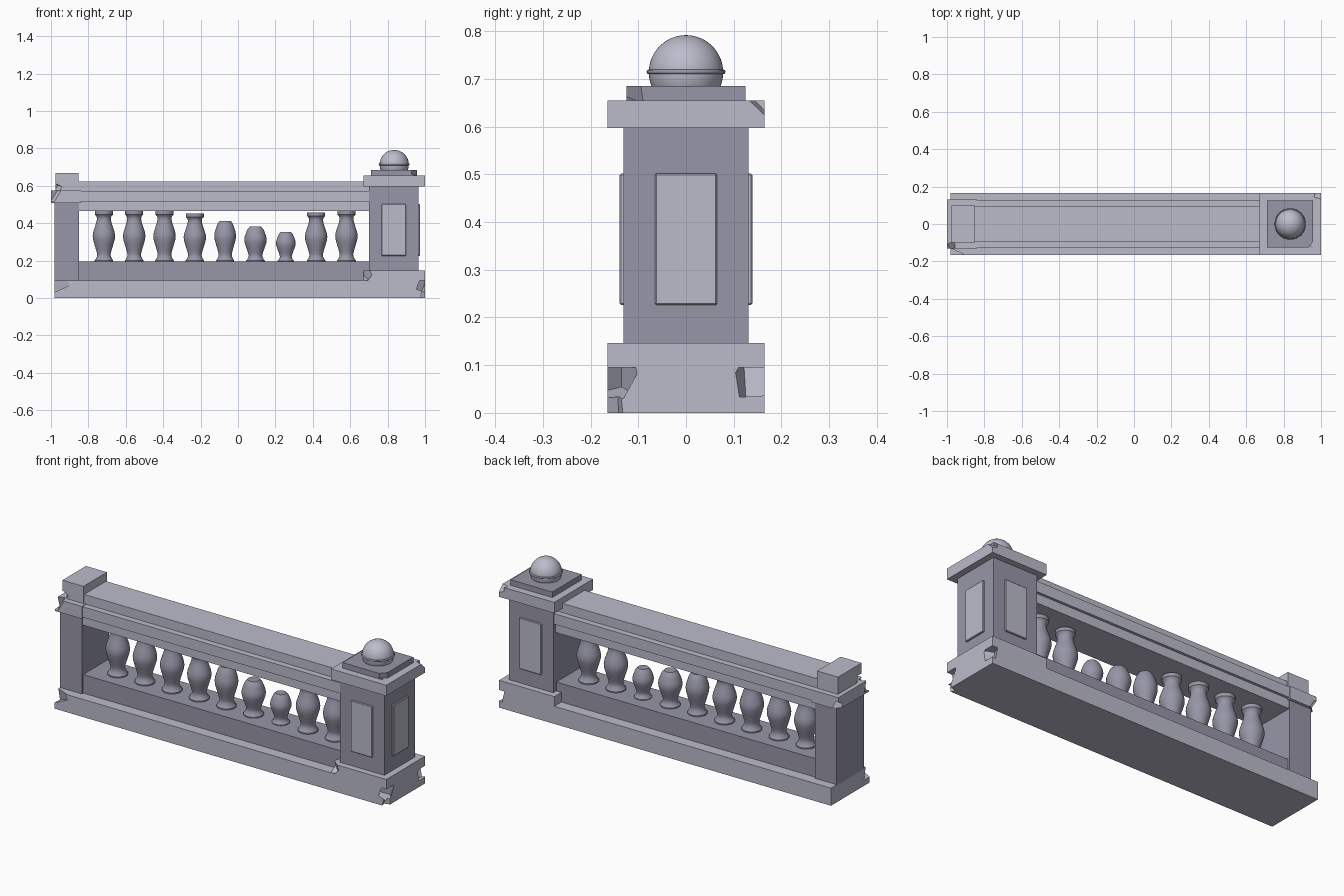
import bpy, bmesh
from math import sin, cos, pi
from mathutils import Vector, Euler, Matrix

if "Cube" in bpy.data.objects:
    bpy.data.objects.remove(bpy.data.objects["Cube"])

# two stone tones
LIGHT = bpy.data.materials.new("light_stone")
LIGHT.diffuse_color = (0.50, 0.50, 0.60, 1)
LIGHT.use_nodes = True
LIGHT.node_tree.nodes["Principled BSDF"].inputs["Base Color"].default_value = LIGHT.diffuse_color
DARK = bpy.data.materials.new("dark_stone")
DARK.diffuse_color = (0.31, 0.305, 0.39, 1)
DARK.use_nodes = True
DARK.node_tree.nodes["Principled BSDF"].inputs["Base Color"].default_value = DARK.diffuse_color


def finish(name, bm, mat=LIGHT):
    bmesh.ops.recalc_face_normals(bm, faces=bm.faces[:])
    me = bpy.data.meshes.new(name)
    bm.to_mesh(me)
    bm.free()
    me.materials.append(mat)
    ob = bpy.data.objects.new(name, me)
    bpy.context.collection.objects.link(ob)
    return ob


def block(name, x, y, z, mat=LIGHT, bevel=0.0):
    """Box from (min, max) ranges."""
    bm = bmesh.new()
    lo, hi = Vector((x[0], y[0], z[0])), Vector((x[1], y[1], z[1]))
    bmesh.ops.create_cube(bm, size=1, matrix=Matrix.Translation((lo + hi) / 2)
                          @ Matrix.Diagonal((*(hi - lo), 1)))
    if bevel:
        bmesh.ops.bevel(bm, geom=bm.edges[:], offset=bevel, segments=1, affect='EDGES')
    return finish(name, bm, mat)


def smooth(ob, angle):
    bpy.ops.object.select_all(action='DESELECT')
    ob.select_set(True)
    bpy.context.view_layer.objects.active = ob
    bpy.ops.object.shade_smooth_by_angle(angle=angle)


def lathe(name, profile, cx, n=32):
    """Closed turned solid from (radius, z) points."""
    bm = bmesh.new()
    rings = [[bm.verts.new((cx + r * cos(2 * pi * i / n), r * sin(2 * pi * i / n), z))
              for i in range(n)] for r, z in profile]
    for a, b in zip(rings, rings[1:]):
        for i in range(n):
            bm.faces.new((a[i], a[(i + 1) % n], b[(i + 1) % n], b[i]))
    bm.faces.new(rings[0])
    bm.faces.new(rings[-1])
    ob = finish(name, bm, DARK)
    smooth(ob, 0.6)
    return ob


def chip(ob, centre, size, rot):
    """Break a piece out of a corner with a tilted block."""
    bm = bmesh.new()
    bmesh.ops.create_cube(bm, size=1, matrix=Matrix.LocRotScale(
        Vector(centre), Euler(rot), Vector(size)))
    cutter = finish("chip_cutter", bm, ob.data.materials[0])
    cutter.hide_render = True
    mod = ob.modifiers.new("chip", 'BOOLEAN')
    mod.operation, mod.object, mod.solver = 'DIFFERENCE', cutter, 'EXACT'
    bpy.context.view_layer.objects.active = ob
    bpy.ops.object.modifier_apply(modifier=mod.name)
    bpy.data.objects.remove(cutter)


def sym(v):
    return (-v, v)


# long base
plinth = block("base_plinth", (-0.98, 1.0), sym(0.165), (0, 0.095))
chip(plinth, (1.0, -0.165, 0.07), (0.06, 0.11, 0.075), (0.2, 0.3, 0.6))
chip(plinth, (1.0, 0.165, 0.075), (0.05, 0.11, 0.075), (0.15, -0.2, -0.4))
chip(plinth, (1.0, -0.165, 0.01), (0.04, 0.06, 0.04), (0.1, 0.2, 0.3))
chip(plinth, (-0.98, -0.165, 0.075), (0.12, 0.07, 0.08), (0.2, -0.4, -0.5))
block("base_curb", (-0.87, 0.71), sym(0.105), (0.09, 0.195), DARK)

# broken end post at the left
block("end_post", (-0.98, -0.85), sym(0.116), (0.09, 0.51), DARK)
end_cap = block("end_post_cap", (-1.0, -0.84), sym(0.131), (0.508, 0.575))
chip(end_cap, (-1.0, -0.131, 0.56), (0.07, 0.05, 0.07), (0.3, 0.5, 0.5))
chip(end_cap, (-1.0, 0.131, 0.52), (0.05, 0.05, 0.05), (0.3, -0.5, 0.4))
end_top = block("end_post_top", (-0.977, -0.852), sym(0.10), (0.572, 0.668))
chip(end_top, (-0.977, -0.10, 0.59), (0.05, 0.06, 0.04), (0.2, 0.4, 0.6))

# stepped handrail
block("rail_lower", (-0.855, 0.71), sym(0.112), (0.465, 0.515))
block("rail_middle", (-0.845, 0.71), sym(0.126), (0.515, 0.572))
block("rail_top", (-0.855, 0.71), sym(0.093), (0.572, 0.622))

# pillar
foot = block("pillar_foot", (0.67, 1.0), sym(0.165), (0.095, 0.147))
chip(foot, (0.67, -0.165, 0.135), (0.08, 0.05, 0.06), (0.3, 0.6, -0.5))
block("pillar_shaft", (0.70, 0.965), sym(0.131), (0.147, 0.597), DARK)
cap = block("pillar_cap", (0.67, 1.0), sym(0.165), (0.597, 0.655))
chip(cap, (1.0, 0.165, 0.645), (0.06, 0.12, 0.03), (-0.8, 0, -0.3))
cap_step = block("pillar_cap_step", (0.71, 0.958), sym(0.125), (0.655, 0.685), DARK)
chip(cap_step, (0.965, -0.132, 0.69), (0.06, 0.11, 0.07), (-0.3, 0.1, -0.75))

# raised panels on three sides of the pillar
PZ = (0.226, 0.502)
for side, y in (("front", (-0.139, -0.12)), ("back", (0.12, 0.139))):
    block("panel_" + side, (0.768, 0.898), y, PZ, LIGHT, 0.003)
block("panel_right", (0.95, 0.974), sym(0.065), PZ, LIGHT, 0.003)

# ball finial with a thin dark band
bm = bmesh.new()
bmesh.ops.create_uvsphere(bm, u_segments=48, v_segments=24, radius=0.078,
                          matrix=Matrix.Translation((0.835, 0, 0.714)))
smooth(finish("finial_ball", bm), 0.6)
bpy.ops.mesh.primitive_torus_add(location=(0.835, 0, 0.715), major_radius=0.078,
                                 minor_radius=0.005, major_segments=48, minor_segments=8)
band = bpy.context.object
band.name = "finial_band"
band.data.materials.append(DARK)
smooth(band, 0.8)

# balusters: (radius, height above curb); worn ones keep only the lower part
FULL = [(.050, 0), (.050, .008), (.044, .016), (.037, .030), (.036, .042), (.041, .062),
        (.050, .092), (.058, .120), (.060, .140), (.057, .160), (.048, .188), (.040, .213),
        (.037, .230), (.039, .243), (.048, .253), (.048, .272)]
WORN = FULL[:11] + [(.042, .204), (.030, .220)]
SHAPES = [(FULL, 1, 1)] * 3 + [(FULL, 1, .95), (WORN, .97, 1), (WORN, 1, .86),
                               (WORN, .88, .73), (FULL, 1, .97), (FULL, 1, 1)]
for i, (prof, sr, sz) in enumerate(SHAPES):
    lathe("baluster_%d" % (i + 1), [(r * sr, 0.193 + h * sz) for r, h in prof],
          -0.717 + 0.1621 * i)
